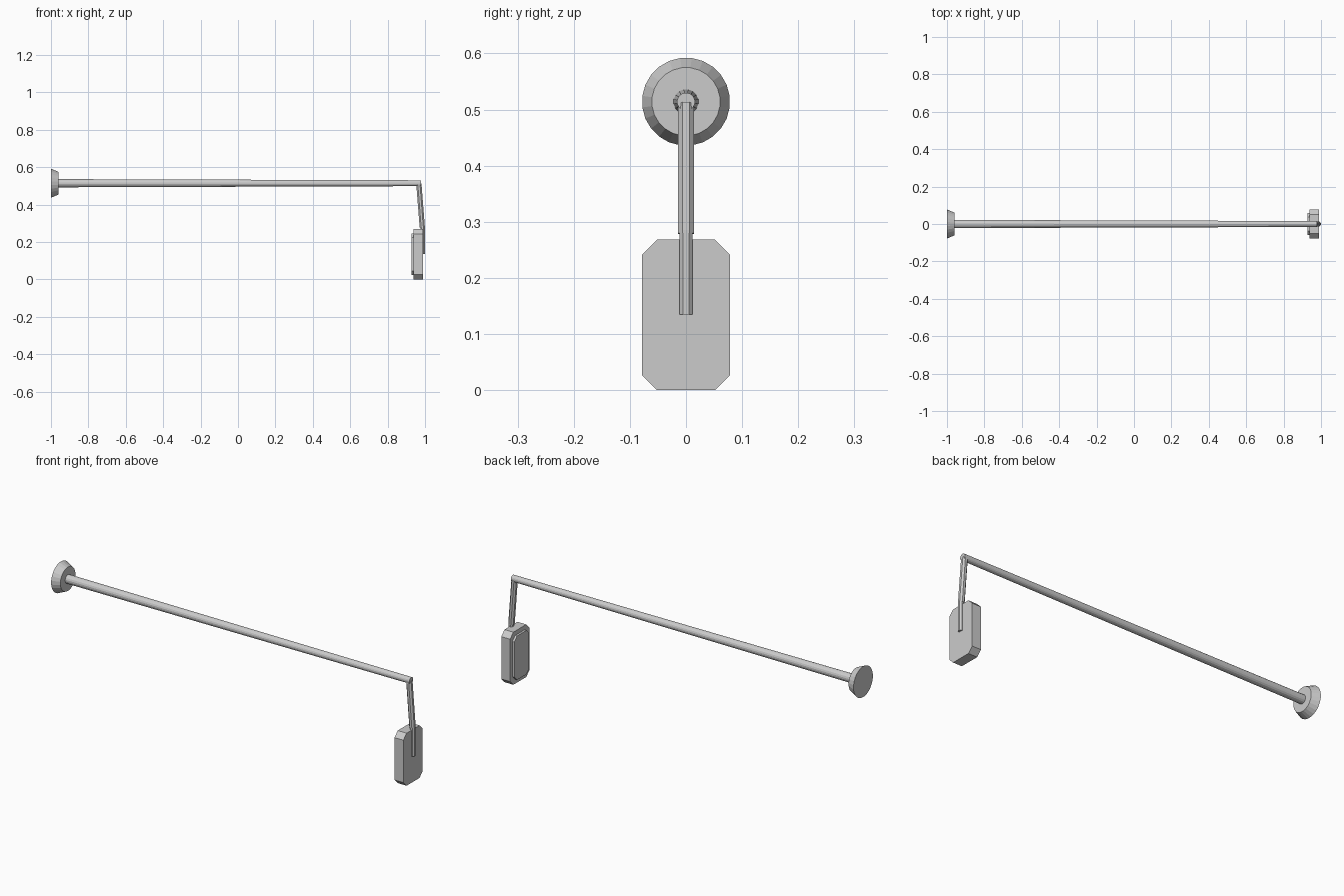
import bpy, bmesh, math
from mathutils import Vector, Matrix

if "Cube" in bpy.data.objects:
    bpy.data.objects.remove(bpy.data.objects["Cube"])


def make_object(name, bm):
    bmesh.ops.recalc_face_normals(bm, faces=bm.faces[:])
    mesh = bpy.data.meshes.new(name)
    bm.to_mesh(mesh)
    bm.free()
    obj = bpy.data.objects.new(name, mesh)
    bpy.context.collection.objects.link(obj)
    return obj


def rod(name, start, end, r1, r2, sides):
    """Straight or tapered rod between two points."""
    a, b = Vector(start), Vector(end)
    axis = b - a
    turn = axis.to_track_quat('Z', 'Y').to_matrix().to_4x4()
    spin = Matrix.Rotation(math.pi / sides, 4, 'Z')
    bm = bmesh.new()
    bmesh.ops.create_cone(bm, cap_ends=True, segments=sides, radius1=r1, radius2=r2,
                          depth=axis.length,
                          matrix=Matrix.Translation((a + b) / 2) @ turn @ spin)
    return make_object(name, bm)


def cut_corner_plate(name, x0, x1, half_y, z0, z1, cut):
    """Rectangular slab facing x, with its four corners cut off."""
    zc, half_z = (z0 + z1) / 2, (z1 - z0) / 2
    outline = []
    for sy, sz in ((1, 1), (-1, 1), (-1, -1), (1, -1)):
        pair = [(sy * half_y, sz * (half_z - cut)), (sy * (half_y - cut), sz * half_z)]
        outline += pair if sy * sz > 0 else pair[::-1]
    bm = bmesh.new()
    face = bm.faces.new([bm.verts.new((x0, y, zc + z)) for y, z in outline])
    side = bmesh.ops.extrude_face_region(bm, geom=[face], use_keep_orig=True)
    moved = [v for v in side['geom'] if isinstance(v, bmesh.types.BMVert)]
    bmesh.ops.translate(bm, verts=moved, vec=(x1 - x0, 0, 0))
    return make_object(name, bm)


AXIS_Z = 0.514

# Mounting flange and long tapered pole
rod("mounting_flange", (-1, 0, AXIS_Z), (-0.96, 0, AXIS_Z), 0.0785, 0.061, 24)
rod("pole", (-0.965, 0, AXIS_Z), (0.978, 0, AXIS_Z), 0.0223, 0.016, 16)

# Hanging arm, slightly tilted, and the slim bracket rod behind the box
rod("hanging_arm", (0.967, 0, 0.512), (0.985, 0, 0.279), 0.0152, 0.0152, 8)
rod("bracket_rod", (0.987, 0, 0.285), (0.987, 0, 0.135), 0.013, 0.013, 8)

# Box with cut corners and a raised face panel
cut_corner_plate("box_body", 0.938, 0.988, 0.078, 0.0, 0.268, 0.026)
cut_corner_plate("face_panel", 0.927, 0.94, 0.06, 0.022, 0.246, 0.022)
